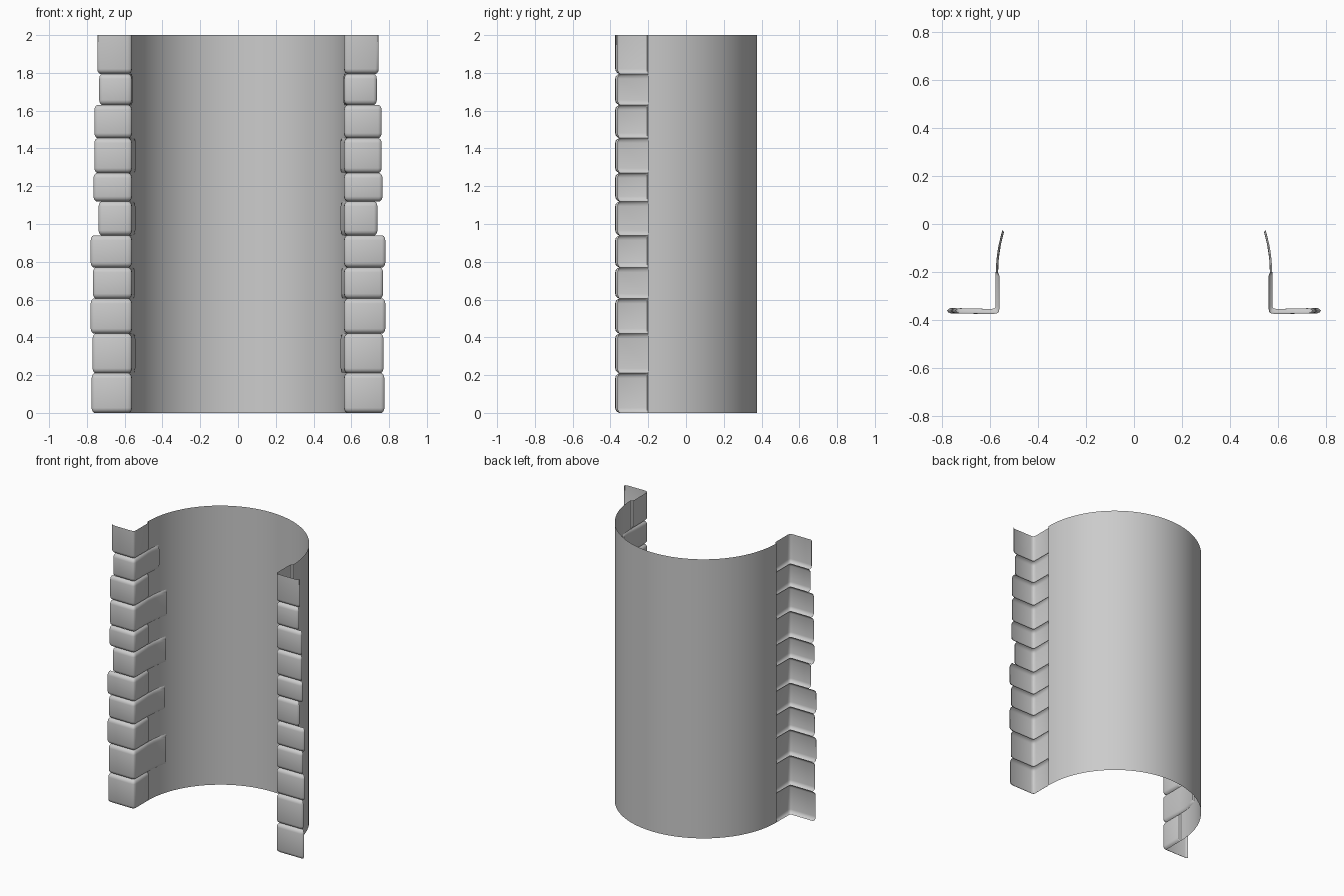
import bpy, bmesh, math

if "Cube" in bpy.data.objects:
    bpy.data.objects.remove(bpy.data.objects["Cube"])

R, CY, H = 0.577, -0.2, 2.0


def wall_x(y):
    return math.sqrt(max(R * R - (y - CY) ** 2, 0))


def finish(bm, name, mirror=False):
    me = bpy.data.meshes.new(name)
    bm.to_mesh(me)
    bm.free()
    ob = bpy.data.objects.new(name, me)
    bpy.context.collection.objects.link(ob)
    if mirror:
        ob.modifiers.new("Mirror", 'MIRROR').use_mirror_merge = False
    bpy.ops.object.select_all(action='DESELECT')
    ob.select_set(True)
    bpy.context.view_layer.objects.active = ob
    bpy.ops.object.shade_smooth_by_angle(angle=math.radians(40))
    return ob


def sheet(bm, rows):
    grid = [[bm.verts.new(p) for p in row] for row in rows]
    for a, b in zip(grid, grid[1:]):
        for i in range(len(a) - 1):
            bm.faces.new((a[i + 1], a[i], b[i], b[i + 1]))


# curved niche wall: open half cylinder
bm = bmesh.new()
N = 40
arc = [(R * math.cos(math.pi * i / N), CY + R * math.sin(math.pi * i / N)) for i in range(N + 1)]
sheet(bm, [[(x, y, z) for x, y in arc] for z in (0, H)])
finish(bm, "niche_wall")

# corner stones: height of top joint, outer x, depth reached on the niche wall
stones = [(0.21, 0.775, None), (0.42, 0.77, -0.03), (0.605, 0.78, None), (0.77, 0.768, -0.04),
          (0.94, 0.78, None), (1.12, 0.738, -0.03), (1.27, 0.765, None), (1.455, 0.76, -0.025),
          (1.63, 0.76, None), (1.795, 0.735, -0.09), (2.0, 0.745, None)]


def stone_paths(xo, reach):
    # pairs of (raised face point, recessed joint point)
    p = [((xo, -0.360), (xo - 0.014, -0.350)),
         ((xo - 0.004, -0.368), (xo - 0.016, -0.351)),
         ((xo - 0.018, -0.374), (xo - 0.024, -0.353)),
         ((0.585, -0.375), (0.592, -0.354)),
         ((0.570, -0.372), (0.582, -0.352)),
         ((0.564, -0.366), (0.579, -0.348)),
         ((0.561, -0.350), (0.578, -0.338))]
    if reach is None:
        p += [((0.561, -0.218), (R, -0.215)), ((0.565, -0.206), (R, -0.203)),
              ((R - 0.001, -0.2), (R, -0.2))]
    else:
        for t in (0, 0.33, 0.67, 0.95):
            y = -0.2 + (reach + 0.2) * t
            p.append(((wall_x(y) - 0.010, y), (wall_x(y) - 0.001, y)))
        p.append(((wall_x(reach) - 0.001, reach), (wall_x(reach) - 0.001, reach)))
    return p


bm = bmesh.new()
z0 = 0.0
for z1, xo, reach in stones:
    levels = [(z0, 1), (z0 + 0.006, 0.5), (z0 + 0.014, 0.15), (z0 + 0.026, 0),
              (z1 - 0.026, 0), (z1 - 0.014, 0.15), (z1 - 0.006, 0.5), (z1, 1)]
    if z1 == H:
        levels = levels[:4] + [(H, 0)]
    paths = stone_paths(xo, reach)
    sheet(bm, [[(a[0] + (b[0] - a[0]) * k, a[1] + (b[1] - a[1]) * k, z) for a, b in paths]
               for z, k in levels])
    z0 = z1
finish(bm, "corner_stones", mirror=True)
